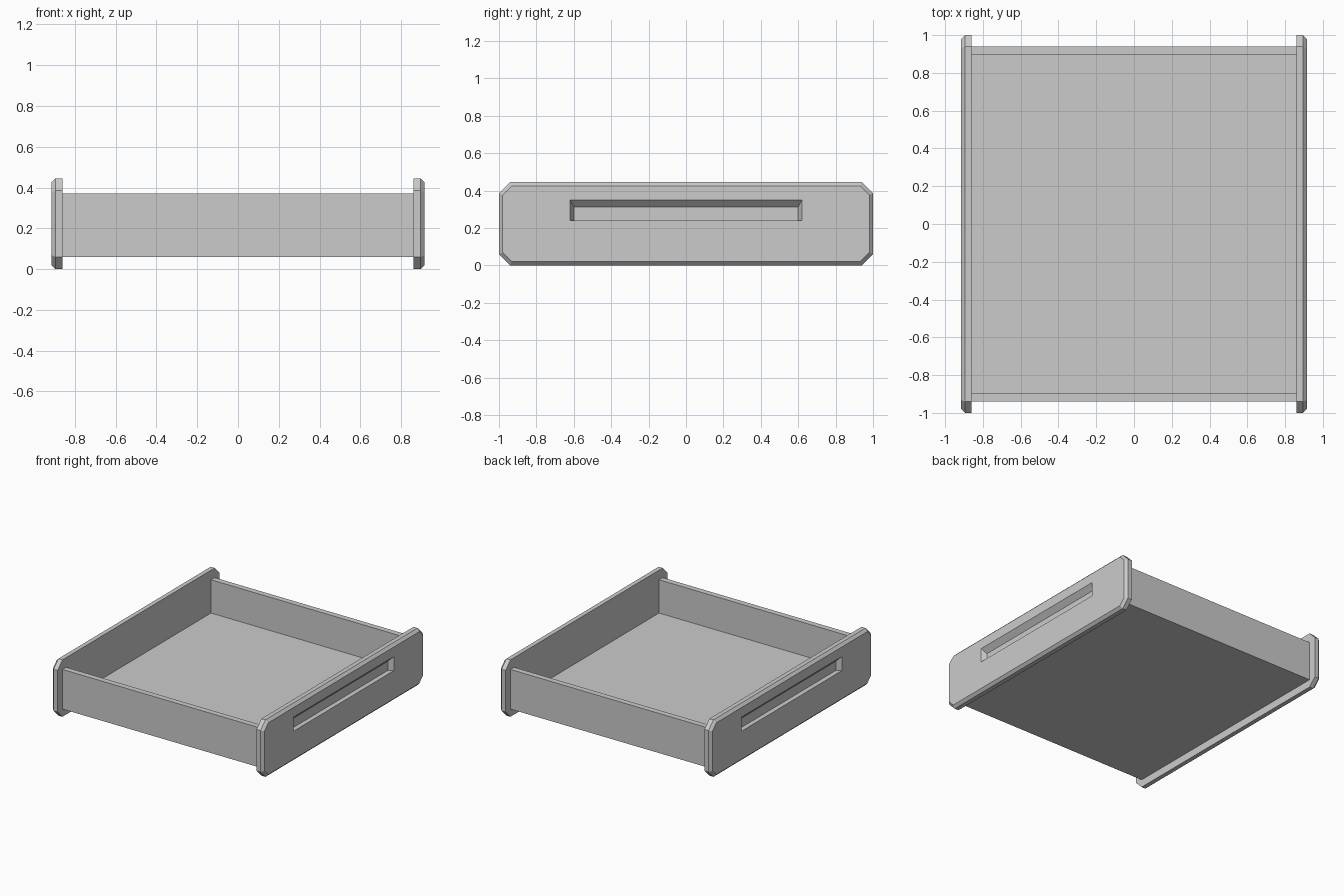
import bpy, bmesh

default = bpy.data.objects.get("Cube")
if default:
    bpy.data.objects.remove(default, do_unlink=True)

grey = bpy.data.materials.new("light_grey")
grey.use_nodes = True
COLOUR = (0.6, 0.6, 0.6, 1)
grey.diffuse_color = COLOUR
grey.node_tree.nodes["Principled BSDF"].inputs["Base Color"].default_value = COLOUR

HEIGHT = 0.445


def finish(name, bm):
    bmesh.ops.recalc_face_normals(bm, faces=bm.faces)
    mesh = bpy.data.meshes.new(name)
    bm.to_mesh(mesh)
    bm.free()
    mesh.materials.append(grey)
    obj = bpy.data.objects.new(name, mesh)
    bpy.context.collection.objects.link(obj)


def octagon(inset, cut):
    """Chamfered rectangle in (y, z), starting at the lower edge."""
    y, lo, hi = 1 - inset, inset, HEIGHT - inset
    return [(-y + cut, lo), (y - cut, lo), (y, lo + cut), (y, hi - cut),
            (y - cut, hi), (-y + cut, hi), (-y, hi - cut), (-y, lo + cut)]


def rectangle(y, lo, hi):
    return [(-y, lo), (y, lo), (y, hi), (-y, hi)]


def end_panel(name, side):
    bm = bmesh.new()

    def ring(x, points):
        return [bm.verts.new((side * x, y, z)) for y, z in points]

    def bridge(a, b):
        for i in range(len(a)):
            j = (i + 1) % len(a)
            bm.faces.new((a[i], a[j], b[j], b[i]))

    # Panel body with a chamfered outer rim
    inner = ring(0.86, octagon(0, 0.06))
    rim = ring(0.895, octagon(0, 0.06))
    face = ring(0.915, octagon(0.02, 0.048))
    bm.faces.new(inner)
    bridge(inner, rim)
    bridge(rim, face)

    # Grip recess with sloping top and ends
    mouth = ring(0.915, rectangle(0.62, 0.24, 0.35))
    back = ring(0.878, rectangle(0.6, 0.24, 0.312))
    bridge(mouth, back)
    bm.faces.new(back)

    # Outer face around the recess
    for start in (0, 4):
        a = start // 2
        b, c = a + 1, (a + 2) % 4
        bm.faces.new((face[start], face[start + 1], mouth[b], mouth[a]))
        edge = [face[(start + k) % 8] for k in range(1, 5)]
        bm.faces.new(edge + [mouth[c], mouth[b]])
    finish(name, bm)


def tray():
    # U-shaped section (floor and two walls) run between the end panels
    section = [(-0.94, 0.06), (0.94, 0.06), (0.94, 0.37), (0.895, 0.37),
               (0.895, 0.11), (-0.895, 0.11), (-0.895, 0.37), (-0.94, 0.37)]
    bm = bmesh.new()
    profile = bm.faces.new([bm.verts.new((-0.86, y, z)) for y, z in section])
    run = bmesh.ops.extrude_face_region(bm, geom=[profile])
    moved = [v for v in run["geom"] if isinstance(v, bmesh.types.BMVert)]
    bmesh.ops.translate(bm, verts=moved, vec=(1.72, 0, 0))
    # Drop the hidden end caps, which lie against the panels
    caps = [f for f in bm.faces if len(f.verts) == len(section)]
    bmesh.ops.delete(bm, geom=caps, context="FACES_ONLY")
    finish("tray_floor_and_walls", bm)


tray()
end_panel("left_end_panel", 1)
end_panel("right_end_panel", -1)
